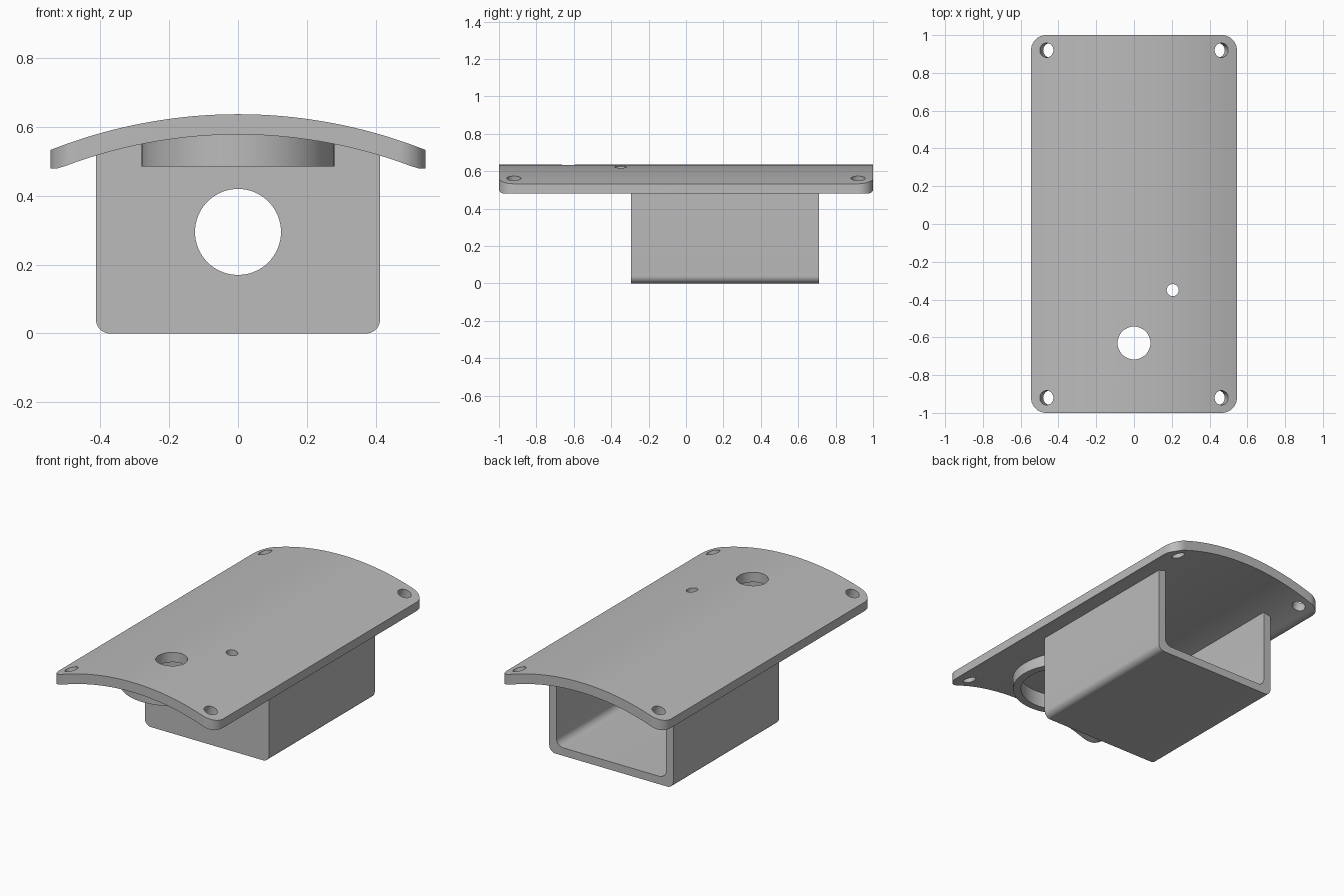
import bpy
import bmesh
from math import sin, cos, pi, sqrt, asin, radians
from mathutils import Vector

cube = bpy.data.objects.get("Cube")
if cube:
    bpy.data.objects.remove(cube, do_unlink=True)

HALF_W, CROWN, THICK, R_TOP = 0.545, 0.637, 0.059, 1.48
ARC_Z = CROWN - R_TOP               # height of the arc axis
RIM_Z = 0.48                        # flat underside at the long edges
WALL = 0.048
BOX_W, BOX_FRONT, BOX_BACK = 0.4125, -0.295, 0.71
RING_Y = -0.63

grey = bpy.data.materials.new("plain grey")
grey.use_nodes = True
GREY = (0.5, 0.5, 0.5, 1)
grey.diffuse_color = GREY
grey.node_tree.nodes["Principled BSDF"].inputs["Base Color"].default_value = GREY


def arc_points(radius, half, n=48):
    """Points along an arch about the long axis, from -half to +half."""
    a = asin(half / radius)
    angles = [-a + 2 * a * i / n for i in range(n + 1)]
    return [(radius * sin(t), ARC_Z + radius * cos(t)) for t in angles]


def corner(cx, cy, r, start, n=10):
    """Quarter circle running counter-clockwise from the start angle."""
    return [(cx + r * cos(radians(start + 90 * i / n)),
             cy + r * sin(radians(start + 90 * i / n))) for i in range(n + 1)]


def prism(name, outline, to_3d, depth):
    """Extrude a flat outline, placed by to_3d, along the depth vector."""
    bm = bmesh.new()
    face = bm.faces.new([bm.verts.new(to_3d(*p)) for p in outline])
    new = bmesh.ops.extrude_face_region(bm, geom=[face])["geom"]
    bmesh.ops.translate(bm, vec=depth,
                        verts=[g for g in new if isinstance(g, bmesh.types.BMVert)])
    bmesh.ops.recalc_face_normals(bm, faces=bm.faces)
    mesh = bpy.data.meshes.new(name)
    bm.to_mesh(mesh)
    bm.free()
    mesh.materials.append(grey)
    obj = bpy.data.objects.new(name, mesh)
    bpy.context.collection.objects.link(obj)
    return obj


def along_y(name, outline, y0, y1):
    return prism(name, outline, lambda x, z: (x, y0, z), (0, y1 - y0, 0))


def cylinder(centre, axis, radius, length, n=64, name="cutter"):
    """Cylinder centred on a point and pointing along an axis."""
    axis = Vector(axis).normalized()
    turn = axis.to_track_quat("Z", "Y")
    base = Vector(centre) - axis * length / 2
    circle = [(radius * cos(2 * pi * i / n), radius * sin(2 * pi * i / n)) for i in range(n)]
    return prism(name, circle, lambda u, v: base + turn @ Vector((u, v, 0)), axis * length)


def boolean(target, cutter, operation="DIFFERENCE"):
    cutter.hide_render = True
    mod = target.modifiers.new("cut", "BOOLEAN")
    mod.operation, mod.object, mod.solver = operation, cutter, "EXACT"
    bpy.context.view_layer.objects.active = target
    bpy.ops.object.modifier_apply(modifier=mod.name)
    bpy.data.objects.remove(cutter, do_unlink=True)


def smooth(obj):
    bpy.ops.object.select_all(action="DESELECT")
    obj.select_set(True)
    bpy.context.view_layer.objects.active = obj
    bpy.ops.object.shade_smooth_by_angle(angle=radians(25))


# Arched cover plate with rounded corners
under = [(x, max(z, RIM_Z)) for x, z in arc_points(R_TOP - THICK, HALF_W)]
plate = along_y("cover_plate", arc_points(R_TOP, HALF_W) + under[::-1], -1, 1)
r = 0.08
cx, cy = HALF_W - r, 1 - r
footprint = (corner(cx, cy, r, 0) + corner(-cx, cy, r, 90)
             + corner(-cx, -cy, r, 180) + corner(cx, -cy, r, 270))
boolean(plate, prism("footprint", footprint, lambda x, y: (x, y, 0), (0, 0, 1)), "INTERSECT")

# Screw holes square to the arch, and two upright holes
for sx in (-1, 1):
    for sy in (-1, 1):
        x, y = sx * 0.463, sy * 0.92
        rise = sqrt(R_TOP ** 2 - x ** 2)
        boolean(plate, cylinder((x, y, ARC_Z + rise), (x, 0, rise), 0.038, 0.4, 32))
boolean(plate, cylinder((0, RING_Y, CROWN), (0, 0, 1), 0.087, 0.4))
boolean(plate, cylinder((0.205, -0.35, CROWN), (0, 0, 1), 0.032, 0.4, 32))


def tray(half, floor, radius, top):
    """Cross-section with rounded lower corners and the given top line."""
    c = half - radius
    return (corner(-c, floor + radius, radius, 180)
            + corner(c, floor + radius, radius, 270) + top[::-1])


# Box below the plate, open at the back, with a round front opening
box = along_y("box", tray(BOX_W, 0, 0.04, arc_points(R_TOP - THICK / 2, BOX_W)),
              BOX_FRONT, BOX_BACK)
inner = BOX_W - WALL
boolean(box, along_y("hollow", tray(inner, WALL, 0.045, [(-inner, 1), (inner, 1)]),
                     BOX_FRONT + WALL, BOX_BACK + 1))
boolean(box, cylinder((0, BOX_FRONT, 0.295), (0, 1, 0), 0.125, 0.3))

# Round collar under the large hole
low, high = 0.485, 0.583
collar = cylinder((0, RING_Y, (low + high) / 2), (0, 0, 1), 0.28, high - low, 96, "collar")
boolean(collar, cylinder((0, RING_Y, low), (0, 0, 1), 0.235, 1, 96))

for part in (plate, box, collar):
    smooth(part)
